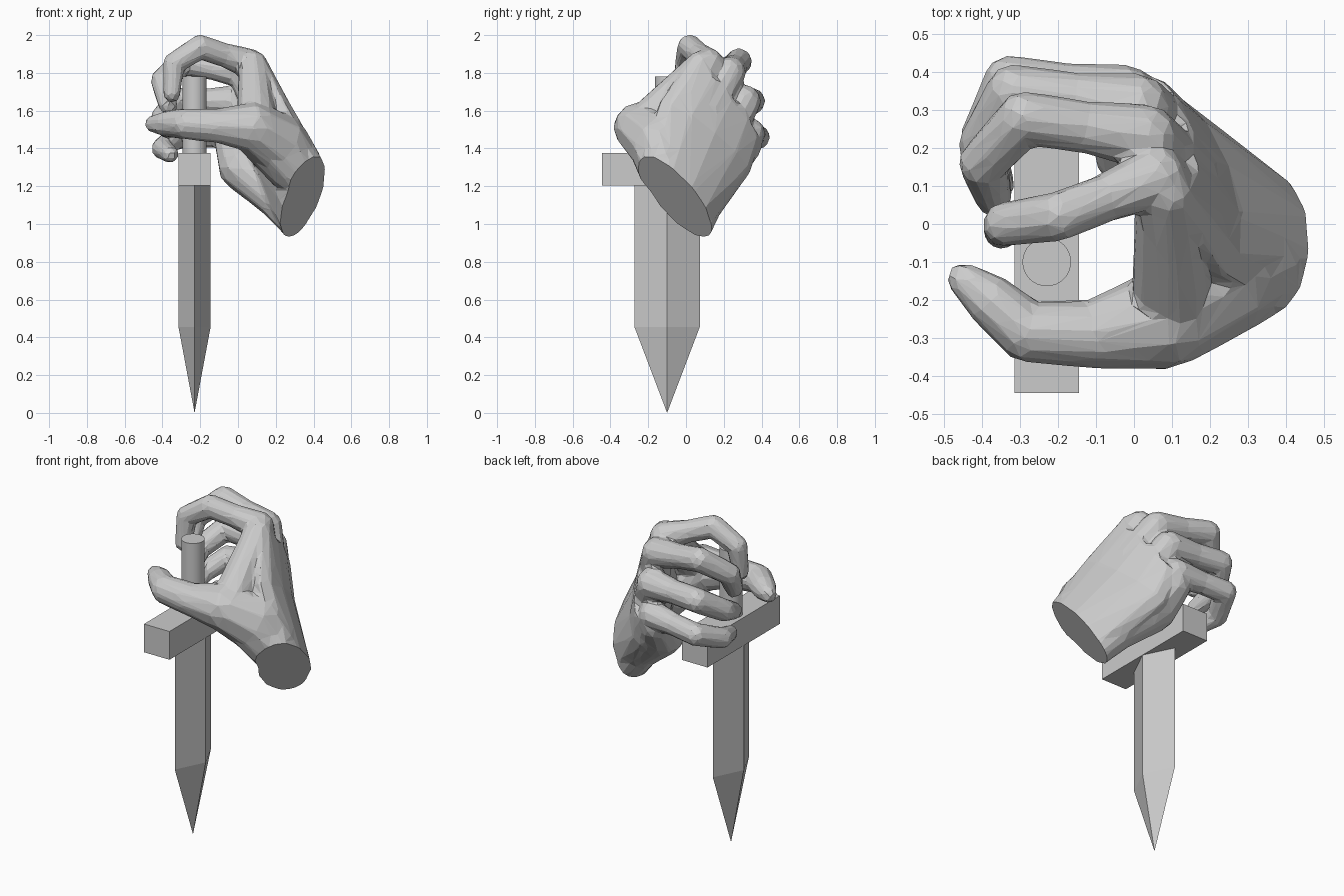
import bpy, bmesh, math
from mathutils import Vector

if "Cube" in bpy.data.objects:
    bpy.data.objects.remove(bpy.data.objects["Cube"])

CX, CY = -0.23, -0.10


def finish(name, bm):
    bmesh.ops.recalc_face_normals(bm, faces=bm.faces)
    me = bpy.data.meshes.new(name)
    bm.to_mesh(me)
    bm.free()
    ob = bpy.data.objects.new(name, me)
    bpy.context.collection.objects.link(ob)
    return ob


def hull(bm, points):
    verts = [bm.verts.new(p) for p in points]
    bmesh.ops.convex_hull(bm, input=verts)
    loose = [v for v in verts if v.is_valid and not v.link_faces]
    bmesh.ops.delete(bm, geom=loose, context='VERTS')


# Unit ball directions used for rounded limb joints
tmp = bmesh.new()
bmesh.ops.create_icosphere(tmp, subdivisions=2, radius=1)
BALL = [v.co.copy() for v in tmp.verts]
tmp.free()


def ball(x, y, z, r):
    return [Vector((x, y, z)) + d * r for d in BALL]


def limb(bm, *joints):
    for a, b in zip(joints, joints[1:]):
        hull(bm, ball(*a) + ball(*b))


def finger(bm, size, knuckle, bend, joint, tip):
    # The root lies inside the palm; the first bone narrows at its middle
    knuckle, bend = Vector(knuckle), Vector(bend)
    root = knuckle + Vector((0.10, -0.11, -0.20))
    points = [root, knuckle, (knuckle + bend) / 2, bend, joint, tip]
    radii = [0.095, 0.086, 0.069, 0.070, 0.063, 0.050]
    limb(bm, *[(*p, r * size) for p, r in zip(points, radii)])


# Blade: diamond section with a pointed tip
bm = bmesh.new()
section = [(-0.085, 0), (0, -0.173), (0.085, 0), (0, 0.173)]
pts = [(CX + x, CY + y, z) for z in (0.455, 1.21) for x, y in section]
hull(bm, pts + [(CX, CY, 0)])
bmesh.ops.dissolve_limit(bm, angle_limit=0.01, verts=bm.verts, edges=bm.edges)
finish("blade", bm)

# Crossguard
bm = bmesh.new()
bmesh.ops.create_cube(bm, size=1)
for v in bm.verts:
    v.co = (CX + v.co.x * 0.17, CY + v.co.y * 0.69, 1.29 + v.co.z * 0.17)
finish("crossguard", bm)

# Grip
bpy.ops.mesh.primitive_cylinder_add(vertices=32, radius=0.064, depth=0.42,
                                    location=(CX, CY, 1.57))
grip = bpy.context.object
grip.name = "grip"
bpy.ops.object.shade_smooth_by_angle(angle=math.radians(40))

# Palm: oval sections (centre, half width vector, half thickness)
bm = bmesh.new()
axis = Vector((-0.27, 0.29, 0.53)).normalized()
wrist = Vector((0.345, -0.05, 1.145))
sections = [
    (wrist - axis * 0.2, (-0.09, 0.20, -0.135), 0.145),
    (wrist, (-0.09, 0.20, -0.135), 0.145),
    (Vector((0.15, 0.10, 1.46)), (-0.09, 0.24, -0.19), 0.115),
    (Vector((0.08, 0.21, 1.66)), (-0.05, 0.18, -0.22), 0.08),
]
rings = []
for c, w, t in sections:
    w = Vector(w)
    thin = w.cross(axis).normalized() * t
    angles = [i * math.tau / 12 for i in range(12)]
    rings.append([c + w * math.cos(a) + thin * math.sin(a) for a in angles])
for a, b in zip(rings, rings[1:]):
    hull(bm, a + b)

# Heel of the palm, web and thumb (x, y, z, radius)
limb(bm, (0.33, 0.05, 0.98, 0.09), (0.20, 0.11, 1.13, 0.10),
     (0.02, 0.19, 1.30, 0.125), (-0.02, 0.30, 1.42, 0.105))
limb(bm, (0.10, -0.22, 1.53, 0.11), (0.08, 0.08, 1.84, 0.08))
limb(bm, (0.30, -0.11, 1.30, 0.15), (0.21, -0.14, 1.42, 0.17), (0.08, -0.25, 1.51, 0.135),
     (-0.10, -0.29, 1.52, 0.093), (-0.28, -0.285, 1.53, 0.082),
     (-0.38, -0.20, 1.53, 0.07), (-0.45, -0.145, 1.53, 0.045))

# Four curled fingers, top to bottom
finger(bm, 0.95, (0.06, 0.12, 1.85), (-0.20, 0.02, 1.938), (-0.34, 0, 1.85), (-0.35, -0.02, 1.69))
finger(bm, 1.02, (0.03, 0.23, 1.80), (-0.29, 0.28, 1.86), (-0.40, 0.16, 1.76), (-0.37, 0.07, 1.63))
finger(bm, 1.02, (0.01, 0.31, 1.65), (-0.32, 0.35, 1.65), (-0.40, 0.21, 1.56), (-0.37, 0.08, 1.5))
finger(bm, 0.94, (-0.02, 0.34, 1.48), (-0.33, 0.38, 1.46), (-0.40, 0.23, 1.4), (-0.36, 0.10, 1.37))
hand = finish("hand", bm)

# Fuse the hand, then reduce it to low-poly facets
m = hand.modifiers.new("fuse", 'REMESH')
m.mode = 'VOXEL'
m.voxel_size = 0.011
m = hand.modifiers.new("soften", 'SMOOTH')
m.iterations = 8
m = hand.modifiers.new("facet", 'DECIMATE')
m.ratio = 0.03
dg = bpy.context.evaluated_depsgraph_get()
me = bpy.data.meshes.new_from_object(hand.evaluated_get(dg))
hand.modifiers.clear()
hand.data = me

# Clean flat cut at the wrist
bm = bmesh.new()
bm.from_mesh(me)
cut = bmesh.ops.bisect_plane(bm, geom=bm.verts[:] + bm.edges[:] + bm.faces[:],
                             plane_co=wrist, plane_no=(0.65, -0.5, -0.57), clear_outer=True)
edges = [e for e in cut['geom_cut'] if isinstance(e, bmesh.types.BMEdge)]
bmesh.ops.contextual_create(bm, geom=edges)
bmesh.ops.recalc_face_normals(bm, faces=bm.faces)
for f in bm.faces:
    f.smooth = False
bm.to_mesh(me)
bm.free()
